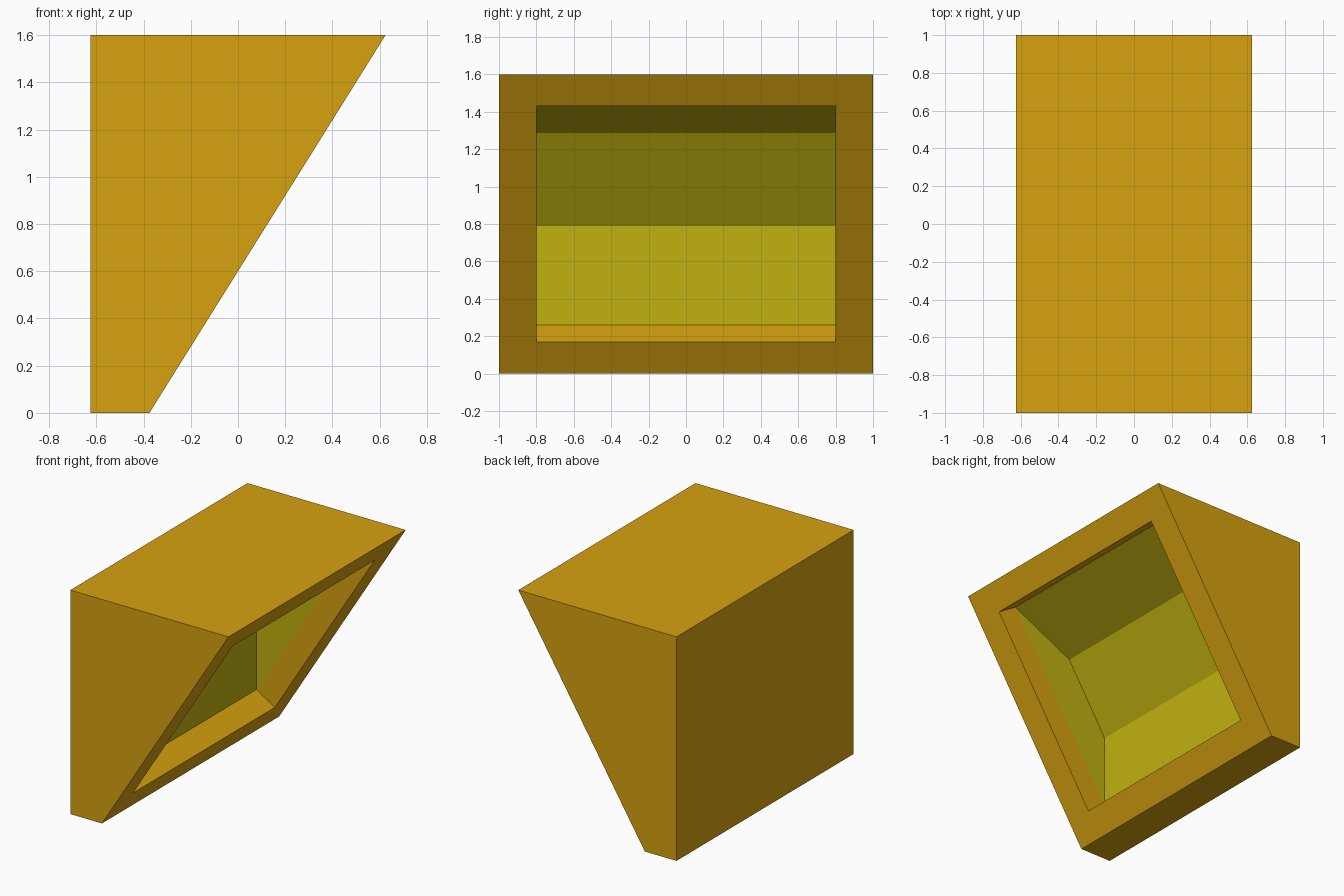
import bpy
import bmesh
from mathutils import Vector

cube = bpy.data.objects.get("Cube")
if cube:
    bpy.data.objects.remove(cube, do_unlink=True)


def make_material(name, colour):
    mat = bpy.data.materials.new(name)
    mat.use_nodes = True
    mat.diffuse_color = colour
    bsdf = next(n for n in mat.node_tree.nodes if n.type == 'BSDF_PRINCIPLED')
    bsdf.inputs["Base Color"].default_value = colour
    return mat


GOLD, OLIVE = 0, 1
materials = [make_material("gold", (0.68, 0.36, 0.005, 1)),
             make_material("olive yellow", (0.53, 0.44, 0.005, 1))]

bm = bmesh.new()

# Wedge body: side profile extruded across the full width
profile = [(-0.625, 0), (-0.375, 0), (0.625, 1.6), (-0.625, 1.6)]
side = bm.faces.new([bm.verts.new((x, -1, z)) for x, z in profile])
ext = bmesh.ops.extrude_face_region(bm, geom=[side])
bmesh.ops.translate(bm, vec=(0, 2, 0),
                    verts=[g for g in ext["geom"] if isinstance(g, bmesh.types.BMVert)])
bmesh.ops.recalc_face_normals(bm, faces=bm.faces[:])

# Border around the opening in the sloping face
slope = next(f for f in bm.faces if f.normal.x > 0.5)
inward = -slope.normal.copy()
uphill = Vector((-inward.z, 0, inward.x)).normalized()
if uphill.z < 0:
    uphill.negate()
bmesh.ops.inset_individual(bm, faces=[slope], thickness=0.2, use_even_offset=True)


def sink(face, depth, taper):
    """Push a face inward, drawing its top and bottom edges together."""
    new = bmesh.ops.extrude_discrete_faces(bm, faces=[face])["faces"][0]
    centre = new.calc_center_median()
    for v in new.verts:
        above = (v.co - centre).dot(uphill) > 0
        v.co += inward * depth + uphill * (-taper if above else taper)
    return new


# Straight rim of the opening, then the tapered coloured recess
floor = sink(slope, 0.17, 0)
floor = sink(floor, 0.28, 0.45)
floor.material_index = OLIVE
for edge in floor.edges:
    for f in edge.link_faces:
        f.material_index = OLIVE

bmesh.ops.recalc_face_normals(bm, faces=bm.faces[:])
mesh = bpy.data.meshes.new("wedge_housing")
bm.to_mesh(mesh)
bm.free()
for mat in materials:
    mesh.materials.append(mat)
housing = bpy.data.objects.new("wedge_housing", mesh)
bpy.context.collection.objects.link(housing)
